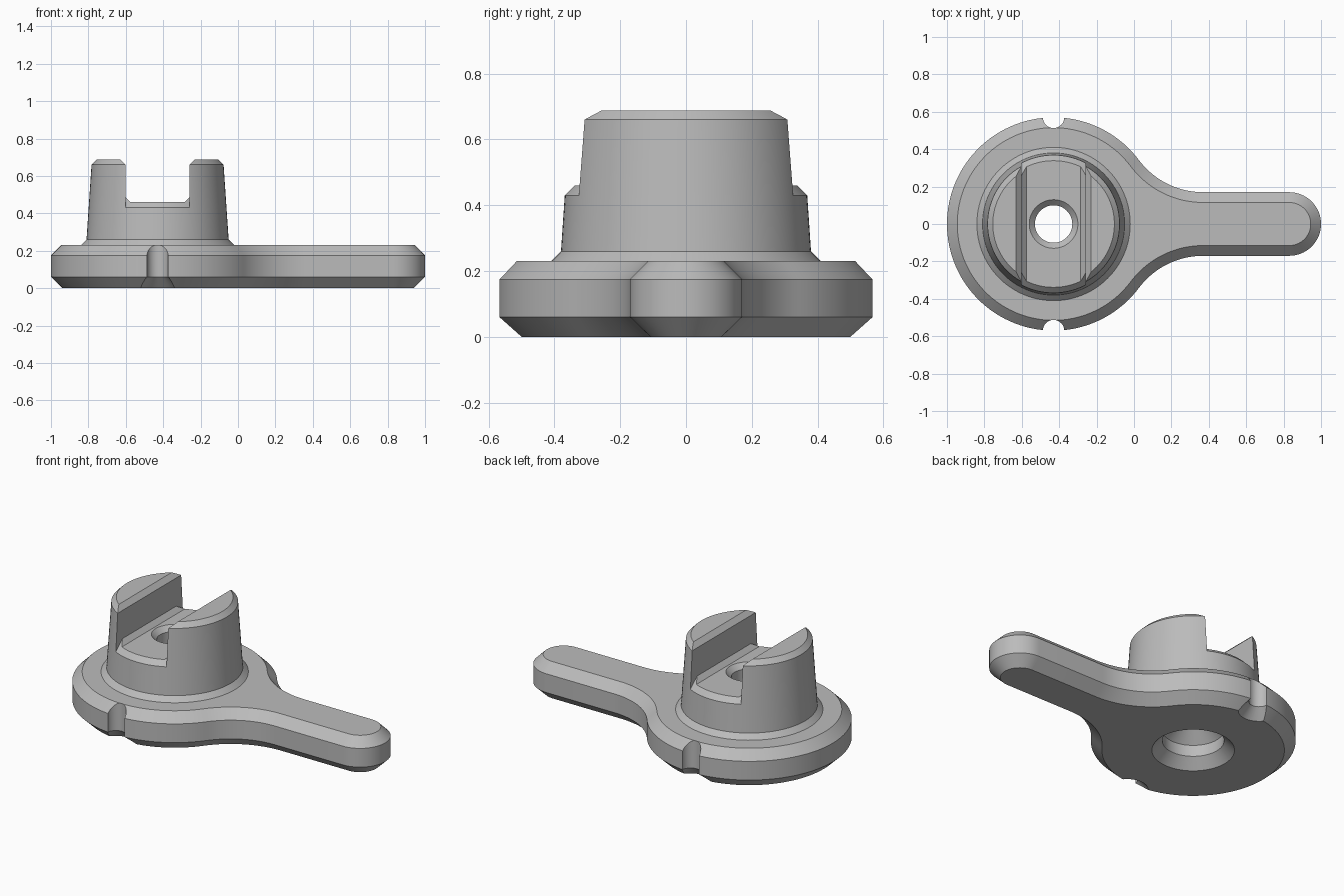
import bpy, bmesh
from math import pi, sin, cos, atan2

if "Cube" in bpy.data.objects:
    bpy.data.objects.remove(bpy.data.objects["Cube"])

HUB = -0.43          # x of the hub axis
HUB_R = 0.57         # hub disc radius
ARM = 0.17           # lever half width
TIP = 0.83           # centre of the rounded lever tip
FIL_X, FIL_R = 0.37, 0.43   # fillet between disc and lever

grey = bpy.data.materials.new("plain_grey")
grey.use_nodes = True
grey.diffuse_color = (0.5, 0.5, 0.5, 1)
grey.node_tree.nodes["Principled BSDF"].inputs["Base Color"].default_value = grey.diffuse_color


def loft(name, rings):
    """Closed solid skinned through rings with equal point counts."""
    bm = bmesh.new()
    loops = [[bm.verts.new(p) for p in ring] for ring in rings]
    n = len(loops[0])
    for a, b in zip(loops, loops[1:]):
        for i in range(n):
            j = (i + 1) % n
            bm.faces.new((a[i], a[j], b[j], b[i]))
    bm.faces.new(loops[0][::-1])
    bm.faces.new(loops[-1])
    bmesh.ops.recalc_face_normals(bm, faces=bm.faces)
    mesh = bpy.data.meshes.new(name)
    bm.to_mesh(mesh)
    bm.free()
    mesh.materials.append(grey)
    ob = bpy.data.objects.new(name, mesh)
    bpy.context.collection.objects.link(ob)
    return ob


def lathe(name, profile, x=HUB, y=0.0, n=96):
    """Solid of revolution from (radius, height) points."""
    return loft(name, [[(x + r * cos(2 * pi * i / n), y + r * sin(2 * pi * i / n), z)
                        for i in range(n)] for r, z in profile])


def prism(name, outline):
    """Hub-centred (x, z) outline extruded along y."""
    return loft(name, [[(HUB + x, y, z) for x, z in outline] for y in (-0.6, 0.6)])


def combine(ob, tool, operation="DIFFERENCE"):
    bpy.context.view_layer.objects.active = ob
    mod = ob.modifiers.new("cut", "BOOLEAN")
    mod.operation, mod.object, mod.solver = operation, tool, "EXACT"
    bpy.ops.object.modifier_apply(modifier=mod.name)


def arc(cx, cy, r, a, b, n):
    return [(cx + r * cos(a + (b - a) * i / n), cy + r * sin(a + (b - a) * i / n))
            for i in range(n + 1)]


def lever_ring(inset, z):
    """Disc, fillet and lever outline, shrunk evenly by inset."""
    fy = ARM + FIL_R
    t = atan2(fy, FIL_X - HUB)
    half = arc(TIP, 0, ARM - inset, 0, pi / 2, 16)
    half += arc(FIL_X, fy, FIL_R + inset, -pi / 2, t - pi, 20)
    half += arc(HUB, 0, HUB_R - inset, t, pi, 48)
    mirrored = [(x, -y) for x, y in half[-2:0:-1]]
    return [(x, y, z) for x, y in half + mirrored]


# Lever plate with chamfered rims
plate = loft("lever_plate", [lever_ring(0.062, 0), lever_ring(0, 0.06),
                             lever_ring(0, 0.175), lever_ring(0.055, 0.23)])

# Hub with collar
hub = lathe("hub_base", [(0.41, 0.2), (0.41, 0.23), (0.38, 0.26), (0.3685, 0.43)])

# Two upright jaws, split by a slot with bevelled top edges
jaws = lathe("hub_jaws", [(0.3685, 0.43), (0.353, 0.66), (0.325, 0.688)])
slot = prism("slot_cutter", [(-0.172, 0.3), (0.172, 0.3), (0.172, 0.66),
                             (0.222, 0.71), (-0.222, 0.71), (-0.172, 0.66)])
combine(jaws, slot)

# Slot floor with a bevelled rim and inner corner wedges
floor = prism("slot_floor", [(-0.172, 0.41), (0.172, 0.41), (0.172, 0.487),
                             (0.145, 0.46), (-0.145, 0.46), (-0.172, 0.487)])
rim = lathe("rim_cutter", [(0.3685, 0.4), (0.3685, 0.43), (0.2985, 0.5)])
combine(floor, rim, "INTERSECT")

# Stepped bore through the hub
bore = lathe("bore_cutter", [(0.24, -0.01), (0.172, 0.06), (0.172, 0.13), (0.1, 0.2),
                             (0.1, 0.43), (0.17, 0.5)], n=64)
for part in (plate, hub, floor):
    combine(part, bore)

# Index notches on both sides of the disc, flared below
cutters = [slot, rim, bore]
for side in (-1, 1):
    notch = lathe("notch_cutter", [(0.125, -0.01), (0.057, 0.06), (0.057, 0.3)],
                  y=side * HUB_R, n=48)
    combine(plate, notch)
    cutters.append(notch)

for c in cutters:
    bpy.data.objects.remove(c)

# Smooth curves, crisp chamfer edges
for ob in bpy.context.selected_objects:
    ob.select_set(False)
for ob in (plate, hub, jaws, floor):
    ob.select_set(True)
bpy.context.view_layer.objects.active = plate
bpy.ops.object.shade_smooth_by_angle(angle=pi / 7)
